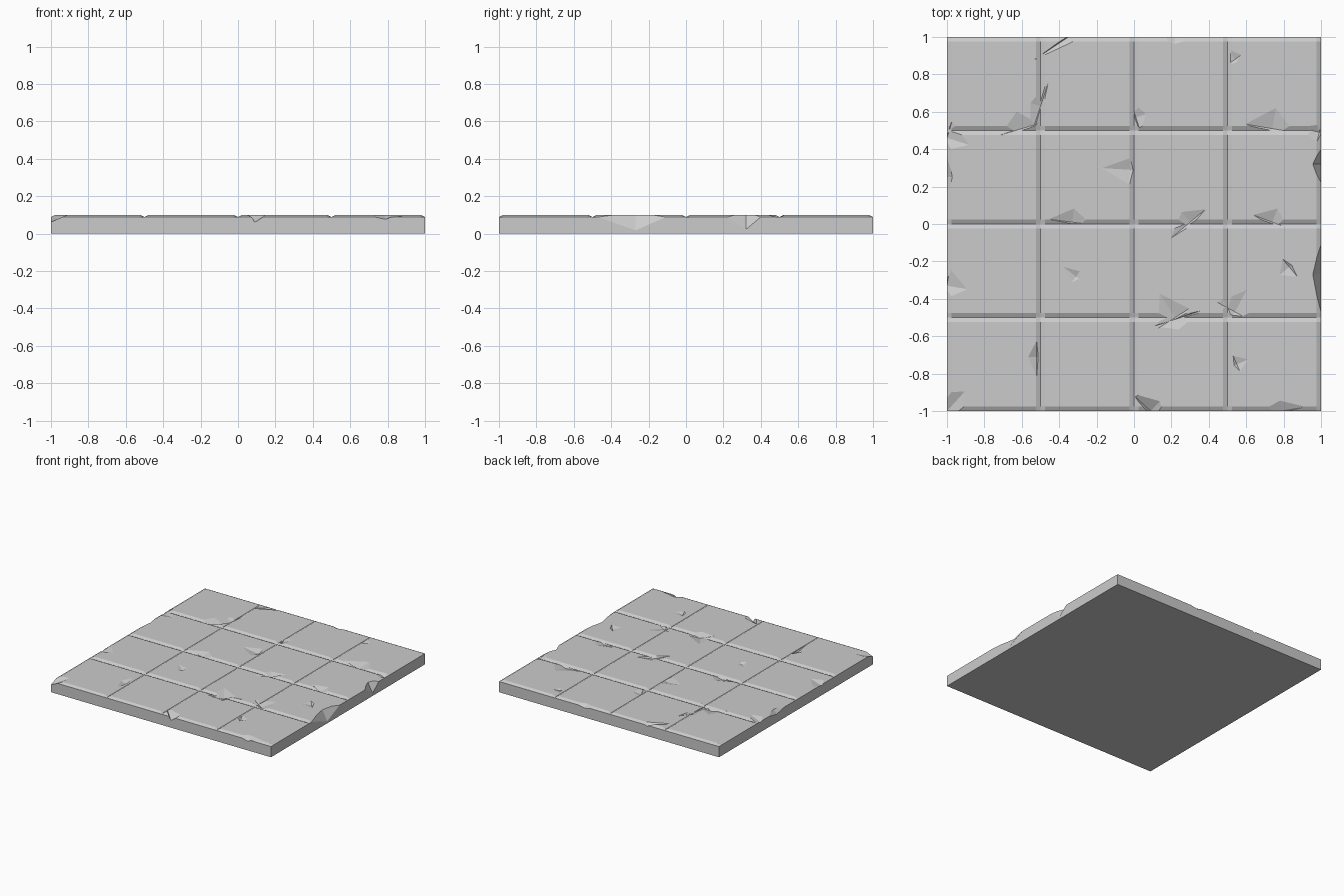
import bpy, bmesh
from mathutils import Vector

TOP, GROOVE, BEVEL = 0.1, 0.088, 0.023


def new_object(name, bm):
    bmesh.ops.recalc_face_normals(bm, faces=bm.faces)
    me = bpy.data.meshes.new(name)
    bm.to_mesh(me)
    bm.free()
    ob = bpy.data.objects.new(name, me)
    bpy.context.collection.objects.link(ob)
    return ob


# Slab: 4 x 4 tiles with bevelled grooves between them
lines = [-1.0]
for i in range(4):
    a = -1 + i * 0.5
    lines += [a + BEVEL, a + 0.5 - BEVEL, a + 0.5]
n = len(lines)
bm = bmesh.new()
grid = [[bm.verts.new((x, y, GROOVE if i % 3 == 0 or j % 3 == 0 else TOP))
         for j, y in enumerate(lines)] for i, x in enumerate(lines)]
for i in range(n - 1):
    for j in range(n - 1):
        bm.faces.new((grid[i][j], grid[i + 1][j], grid[i + 1][j + 1], grid[i][j + 1]))
rim = [e for e in bm.edges if e.is_boundary]
ext = bmesh.ops.extrude_edge_only(bm, edges=rim)["geom"]
for v in ext:
    if isinstance(v, bmesh.types.BMVert):
        v.co.z = 0
bmesh.ops.contextual_create(bm, geom=[e for e in bm.edges if e.is_boundary])
slab = new_object("stone_tile_floor", bm)


# Chip: faceted pit at (x, y), reaching towards (dx, dy), with half width across
def chip(x, y, dx, dy, half, depth):
    p, d = Vector((x, y, TOP + 0.002)), Vector((dx, dy, 0))
    t = Vector((-dy, dx, 0)).normalized() * half
    pts = [p + d, p + t, p - t * 0.8, p - d * 0.25, p - Vector((0, 0, depth))]
    pts += [q + Vector((0, 0, 0.05)) for q in pts[:4]]
    b = bmesh.new()
    for q in pts:
        b.verts.new(q)
    bmesh.ops.convex_hull(b, input=b.verts)
    cutter = new_object("chip_cutter", b)
    cutter.hide_render = True
    m = slab.modifiers.new("chip", 'BOOLEAN')
    m.operation, m.solver, m.object = 'DIFFERENCE', 'EXACT', cutter
    return cutter


# Chips along the grooves and in the tile faces
inner = [
    (-0.60, 0.51, -0.03, 0.10, 0.13, 0.022), (-0.50, 0.63, -0.06, 0.02, 0.18, 0.019),
    (0.01, 0.57, 0.06, 0.02, 0.11, 0.02), (0.74, 0.51, 0.02, 0.12, 0.16, 0.024),
    (-0.02, 0.29, -0.17, 0.01, 0.09, 0.018), (-0.33, 0.01, 0.01, 0.08, 0.14, 0.022),
    (0.30, 0.01, -0.05, 0.06, 0.15, 0.02), (0.74, 0.01, 0.03, 0.08, 0.12, 0.022),
    (0.22, -0.50, -0.09, 0.14, 0.12, 0.024), (0.22, -0.51, 0.02, -0.06, 0.16, 0.022),
    (0.54, -0.47, 0.07, 0.13, 0.12, 0.02), (-0.52, -0.71, -0.05, 0.00, 0.12, 0.022),
    (-0.31, -0.28, -0.08, 0.06, 0.05, 0.013), (0.83, -0.23, -0.06, -0.05, 0.08, 0.014),
    (0.55, -0.75, 0.07, 0.03, 0.06, 0.013), (0.54, 0.88, -0.05, 0.07, 0.06, 0.012),
]
# Larger chips on the outer edges
outer = [
    (-1.00, -1.00, 0.10, 0.11, 0.15, 0.04), (0.09, -1.00, 0.05, 0.055, 0.15, 0.042),
    (0.79, -1.00, -0.01, 0.06, 0.18, 0.026), (1.00, -0.27, -0.045, 0.00, 0.24, 0.085),
    (1.00, 0.32, -0.045, 0.00, 0.12, 0.08), (-1.00, -0.33, 0.12, -0.02, 0.10, 0.022),
    (-1.00, 0.46, 0.13, -0.04, 0.10, 0.022), (-1.00, 0.25, 0.03, 0.00, 0.18, 0.035),
    (-0.35, 1.00, 0.02, -0.03, 0.30, 0.025), (0.22, 1.00, 0.00, -0.04, 0.14, 0.025),
    (0.99, 0.49, -0.12, 0.03, 0.06, 0.022),
]
cutters = [chip(*c) for c in inner + outer]

# Apply the cuts and drop the cutters
dg = bpy.context.evaluated_depsgraph_get()
slab_mesh = bpy.data.meshes.new_from_object(slab.evaluated_get(dg))
slab.modifiers.clear()
slab.data = slab_mesh
for c in cutters:
    bpy.data.objects.remove(c)
